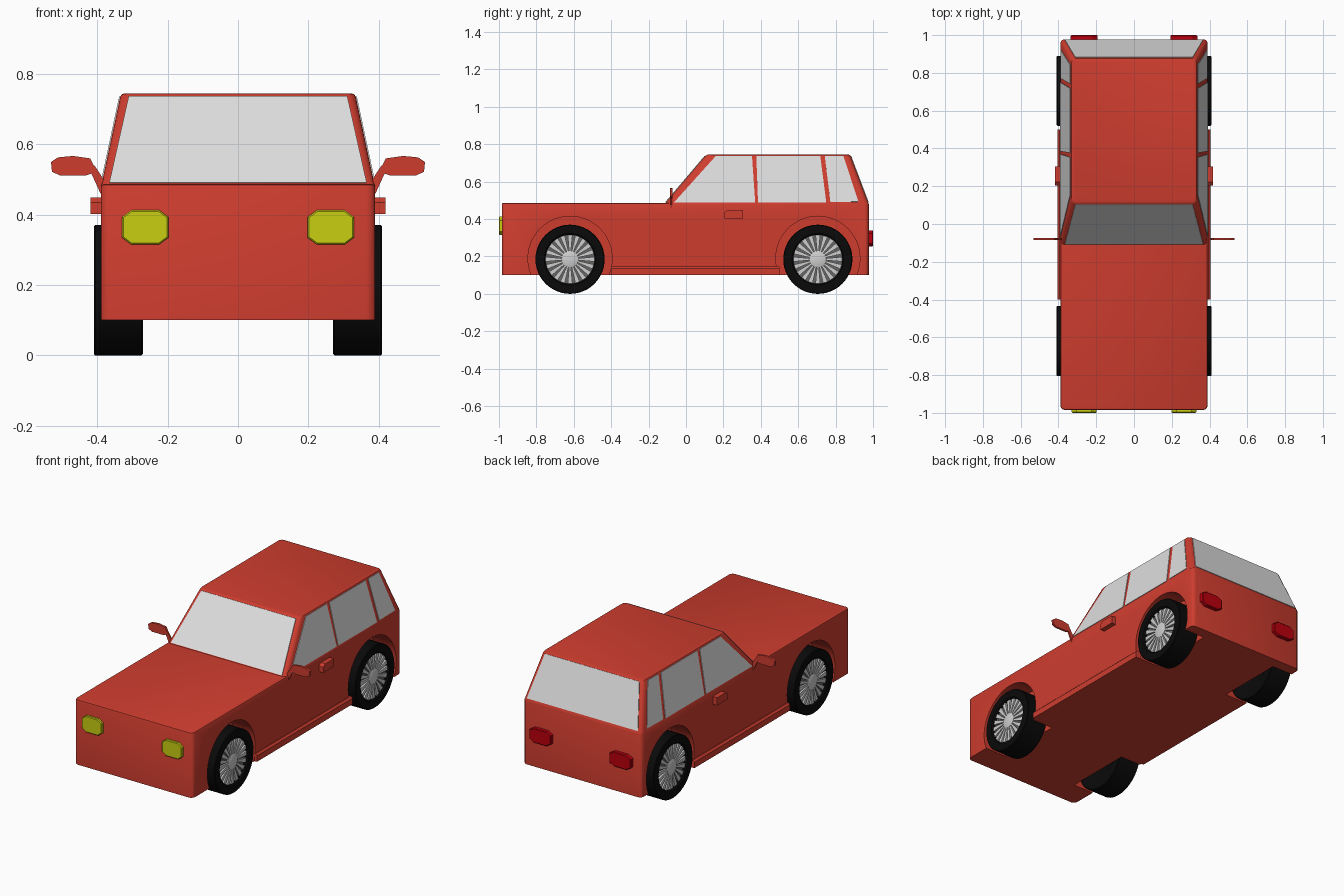
import bpy, bmesh, math
from mathutils import Vector

if "Cube" in bpy.data.objects:
    bpy.data.objects.remove(bpy.data.objects["Cube"])


def mat(name, r, g, b):
    m = bpy.data.materials.new(name)
    m.diffuse_color = (r, g, b, 1)
    m.use_nodes = True
    m.node_tree.nodes["Principled BSDF"].inputs["Base Color"].default_value = m.diffuse_color
    return m


RED = mat("red_paint", 0.62, 0.046, 0.028)
GLASS = mat("grey_glass", 0.73, 0.73, 0.73)
BLACK = mat("black_rubber", 0.003, 0.003, 0.003)
SILVER = mat("silver_metal", 0.62, 0.62, 0.62)
DARK = mat("dark_metal", 0.13, 0.13, 0.13)
YELLOW = mat("yellow_lamp", 0.58, 0.62, 0.006)
LAMP_RED = mat("red_lamp", 0.5, 0.0, 0.004)


def finish(name, bm, material, smooth=True):
    bmesh.ops.recalc_face_normals(bm, faces=bm.faces)
    me = bpy.data.meshes.new(name)
    bm.to_mesh(me)
    bm.free()
    me.materials.append(material)
    ob = bpy.data.objects.new(name, me)
    bpy.context.collection.objects.link(ob)
    if smooth:
        bpy.ops.object.select_all(action='DESELECT')
        ob.select_set(True)
        bpy.context.view_layer.objects.active = ob
        bpy.ops.object.shade_smooth_by_angle(angle=math.radians(30))
    return ob


def loft(bottom, top):
    """Closed solid between two matching outlines."""
    bm = bmesh.new()
    a = [bm.verts.new(p) for p in bottom]
    b = [bm.verts.new(p) for p in top]
    bm.faces.new(a)
    bm.faces.new(b)
    n = len(a)
    for i in range(n):
        bm.faces.new((a[i], a[(i + 1) % n], b[(i + 1) % n], b[i]))
    return bm


def prism(name, pts, offset, material):
    off = Vector(offset)
    return finish(name, loft(pts, [Vector(p) + off for p in pts]), material, False)


def lathe(name, profile, cy, cz, s, material, steps=48):
    """Spin (radius, x) points around a wheel axle."""
    bm = bmesh.new()
    vs = [bm.verts.new((s * x, cy, cz + r)) for r, x in profile]
    es = [bm.edges.new(vs[i:i + 2]) for i in range(len(vs) - 1)]
    bmesh.ops.spin(bm, geom=vs + es, cent=(0, cy, cz), axis=(1, 0, 0),
                   angle=2 * math.pi, steps=steps, use_merge=True)
    bmesh.ops.remove_doubles(bm, verts=bm.verts, dist=1e-5)
    return finish(name, bm, material)


def bevel(bm, test, width, segs):
    bm.edges.ensure_lookup_table()
    es = [e for e in bm.edges if test(*[v.co for v in e.verts])]
    bmesh.ops.bevel(bm, geom=es, offset=width, segments=segs, profile=0.5, affect='EDGES')


def rect(hx, y0, y1, z):
    return [(-hx, y0, z), (hx, y0, z), (hx, y1, z), (-hx, y1, z)]


# Lower body: rounded upright corners and a softened top edge
ZB, ZT = 0.10, 0.487
bm = loft(rect(0.39, -0.985, 0.978, ZB), rect(0.39, -0.985, 0.978, ZT))
bevel(bm, lambda a, b: abs(a.z - b.z) > 0.1, 0.025, 3)
bevel(bm, lambda a, b: min(a.z, b.z) > ZT - 0.001, 0.009, 2)
body = finish("body", bm, RED, False)

# Wheel wells cut out of the body
WHEELS = {"front": -0.62, "rear": 0.705}
WZ = 0.185
for y in WHEELS.values():
    for s in (-1, 1):
        ring = [(y + 0.225 * math.cos(t * math.pi / 24), WZ + 0.005 + 0.225 * math.sin(t * math.pi / 24))
                for t in range(48)]
        cut = prism("well_cutter", [(s * 0.255, a, b) for a, b in ring], (s * 0.3, 0, 0), RED)
        cut.hide_render = True
        mod = body.modifiers.new("well", 'BOOLEAN')
        mod.operation, mod.solver, mod.object = 'DIFFERENCE', 'EXACT', cut
        bpy.context.view_layer.objects.active = body
        bpy.ops.object.modifier_apply(modifier=mod.name)
        bpy.data.objects.remove(cut)
bpy.ops.object.select_all(action='DESELECT')
body.select_set(True)
bpy.context.view_layer.objects.active = body
bpy.ops.object.shade_smooth_by_angle(angle=math.radians(30))

# Cabin: tapered block on the body
C0, C1 = 0.478, 0.745
bm = loft(rect(0.39, -0.117, 0.978, C0), rect(0.333, 0.11, 0.877, C1))
bevel(bm, lambda a, b: abs(a.z - b.z) > 0.1, 0.022, 3)
bevel(bm, lambda a, b: min(a.z, b.z) > C1 - 0.001, 0.01, 2)
finish("cabin", bm, RED)


def slope(a, b, z):
    return a + (b - a) * (z - C0) / (C1 - C0)


# Front and rear glass plates lying on the sloped ends
for name, y0, y1, d in (("windshield", -0.117, 0.11, -1), ("rear_window", 0.978, 0.877, 1)):
    pts = [(x, slope(y0, y1, z) - d * 0.003, z)
           for x, z in ((-0.366, 0.49), (0.366, 0.49), (0.311, 0.735), (-0.311, 0.735))]
    prism(name, pts, (0, d * 0.006, 0.002), GLASS)

# Side windows, three per side
SIDE = {"front_side_window": ((-0.065, 0.487), (0.37, 0.487), (0.353, 0.735), (0.158, 0.735)),
        "rear_side_window": ((0.385, 0.487), (0.75, 0.487), (0.718, 0.735), (0.376, 0.735)),
        "quarter_window": ((0.772, 0.49), (0.922, 0.492), (0.842, 0.735), (0.742, 0.735))}
for s in (-1, 1):
    for name, pts in SIDE.items():
        prism(name, [(s * (slope(0.39, 0.333, z) - 0.003), y, z) for y, z in pts],
              (s * 0.006, 0, 0.001), GLASS)


def lamp(name, x0, x1, z0, z1, y, d, material):
    """Octagonal lamp with a softened outer rim."""
    cx, cz, hx, hz = (x0 + x1) / 2, (z0 + z1) / 2, (x1 - x0) / 2, (z1 - z0) / 2
    octo = [(-1, -.6), (-.6, -1), (.6, -1), (1, -.6), (1, .6), (.6, 1), (-.6, 1), (-1, .6)]
    bm = loft([(cx + a * hx, y - d * 0.03, cz + b * hz) for a, b in octo],
              [(cx + a * hx, y, cz + b * hz) for a, b in octo])
    bevel(bm, lambda a, b: abs(a.y - y) < 1e-4 and abs(b.y - y) < 1e-4, 0.004, 1)
    finish(name, bm, material, False)


for s in (-1, 1):
    lamp("headlight", *sorted((s * 0.198, s * 0.33)), 0.315, 0.413, -1.0, -1, YELLOW)
    lamp("tail_light", *sorted((s * 0.192, s * 0.335)), 0.253, 0.34, 1.0, 1, LAMP_RED)

    # Side sill
    prism("side_sill", [(s * 0.37, -0.4, 0.10), (s * 0.405, -0.4, 0.10), (s * 0.405, -0.4, 0.135),
                        (s * 0.395, -0.4, 0.145), (s * 0.37, -0.4, 0.145)], (0, 0.9, 0), RED)
    # Door handle
    prism("door_handle", [(s * 0.385, y, z) for y, z in
                          ((0.205, 0.402), (0.305, 0.402), (0.305, 0.449), (0.222, 0.449), (0.205, 0.435))],
          (s * 0.034, 0, 0), RED)
    # Wing mirror and its arm
    head = ((0.41, 0.54), (0.413, 0.518), (0.435, 0.511), (0.505, 0.511), (0.529, 0.522), (0.532, 0.55),
            (0.512, 0.563), (0.47, 0.567), (0.42, 0.56))
    arm = ((0.382, 0.50), (0.382, 0.455), (0.392, 0.462), (0.416, 0.515), (0.425, 0.535), (0.408, 0.54))
    prism("mirror", [(s * x, -0.086, z) for x, z in head], (0, 0.013, 0), RED)
    prism("mirror_arm", [(s * x, -0.084, z) for x, z in arm], (0, 0.009, 0), RED)

    # Wheels: tyre, dark disc, silver rim ring, hub and spokes
    for end, y in WHEELS.items():
        lathe(end + "_tyre", [(0.0, 0.275), (0.12, 0.275), (0.13, 0.27), (0.181, 0.27), (0.185, 0.274),
                              (0.185, 0.406), (0.181, 0.41), (0.138, 0.41), (0.131, 0.403), (0.131, 0.38)],
              y, WZ, s, BLACK)
        lathe(end + "_disc", [(0.0, 0.389), (0.132, 0.389)], y, WZ, s, DARK)
        lathe(end + "_hub", [(0.0, 0.405), (0.036, 0.405), (0.045, 0.401), (0.045, 0.385)],
              y, WZ, s, SILVER, 32)
        bm = bmesh.new()
        count = 20
        for i in range(count):
            t = 2 * math.pi * i / count
            rad = Vector((0, math.cos(t), math.sin(t)))
            tan = Vector((0, -math.sin(t), math.cos(t)))
            c = Vector((0, y, WZ))
            quad = [c + rad * r + tan * w for r, w in
                    ((0.04, -0.0045), (0.13, -0.0125), (0.13, 0.0125), (0.04, 0.0045))]
            lo = [bm.verts.new(p + Vector((s * 0.386, 0, 0))) for p in quad]
            hi = [bm.verts.new(p + Vector((s * 0.4, 0, 0))) for p in quad]
            bm.faces.new(hi)
            for k in range(4):
                bm.faces.new((lo[k], lo[(k + 1) % 4], hi[(k + 1) % 4], hi[k]))
        finish(end + "_spokes", bm, SILVER, False)
